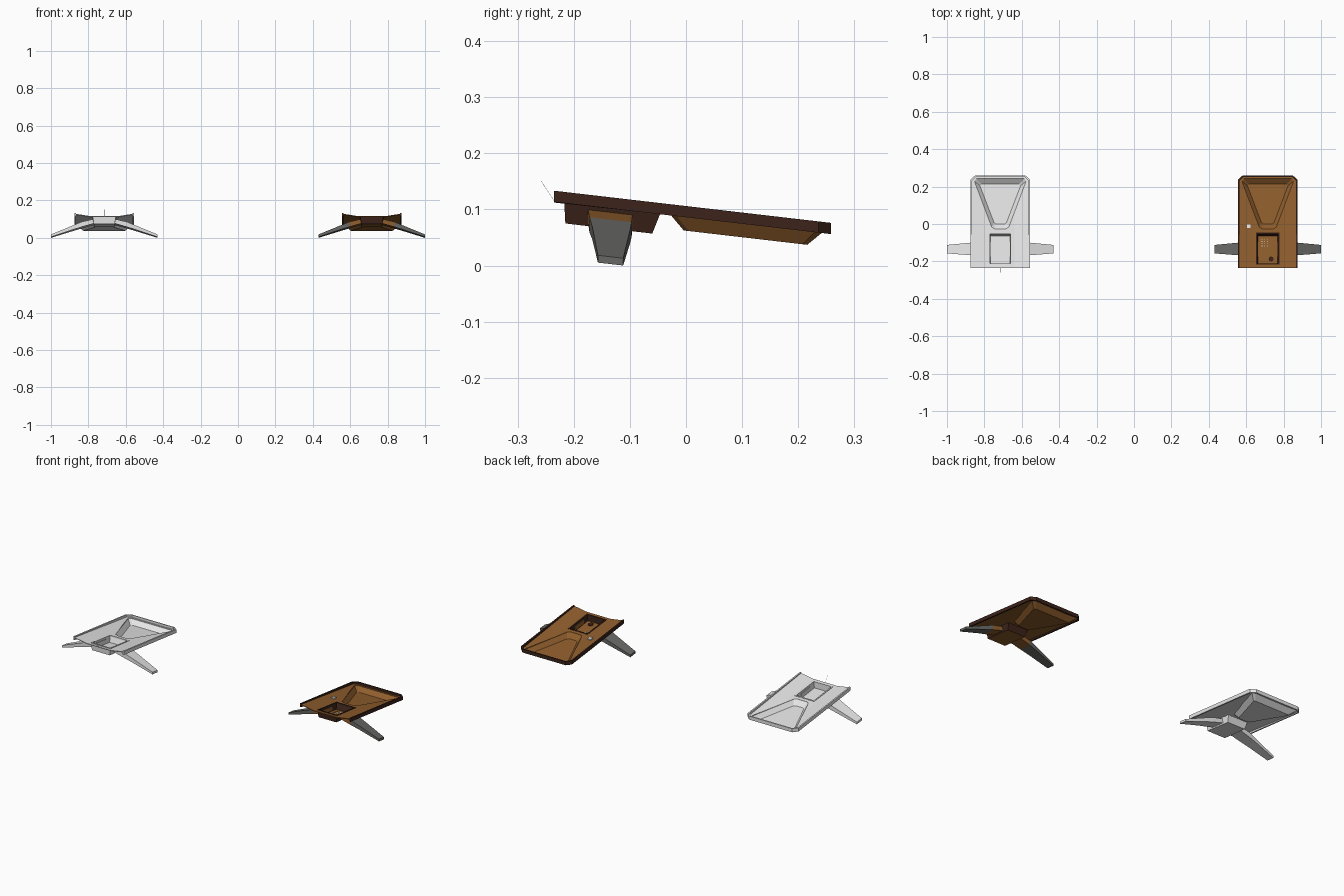
import bpy, bmesh, math

if "Cube" in bpy.data.objects:
    bpy.data.objects.remove(bpy.data.objects["Cube"])

SLOPE = 0.116  # every part is sheared: z drops towards the back


def material(name, rgb):
    m = bpy.data.materials.new(name)
    m.diffuse_color = (*rgb, 1)
    m.use_nodes = True
    m.node_tree.nodes["Principled BSDF"].inputs["Base Color"].default_value = m.diffuse_color
    return m


LIGHT = material("light_grey", (0.8, 0.8, 0.8))
BROWN = material("brown", (0.28, 0.112, 0.026))
DARK = material("dark_brown", (0.045, 0.017, 0.010))
GREY = material("dark_grey", (0.136, 0.136, 0.13))


def loft(name, loops, mat, cx, closed=False):
    """Skin through matching loops of local points, sheared and moved to cx."""
    bm = bmesh.new()
    rows = [[bm.verts.new((x + cx, y, z - SLOPE * y)) for x, y, z in lp] for lp in loops]
    n = len(rows[0])
    pairs = list(zip(rows, rows[1:])) + ([(rows[-1], rows[0])] if closed else [])
    for a, b in pairs:
        for i in range(n):
            j = (i + 1) % n
            bm.faces.new((a[i], a[j], b[j], b[i]))
    if not closed:
        bm.faces.new(rows[0])
        bm.faces.new(rows[-1])
    bmesh.ops.recalc_face_normals(bm, faces=bm.faces)
    me = bpy.data.meshes.new(name)
    bm.to_mesh(me)
    bm.free()
    me.materials.append(mat)
    ob = bpy.data.objects.new(name, me)
    bpy.context.collection.objects.link(ob)
    return ob


def sym(half):
    """Complete a right-hand outline by mirroring in x."""
    return half + [(-x, y) for x, y in reversed(half)]


def lift(outline, z):
    return [(x, y, z) for x, y in outline]


def boolean(ob, tool, op):
    m = ob.modifiers.new("cut", 'BOOLEAN')
    m.operation, m.solver, m.object = op, 'EXACT', tool
    bpy.context.view_layer.objects.active = ob
    bpy.ops.object.modifier_apply(modifier=m.name)
    bpy.data.objects.remove(tool)


def plate(name, x0, x1, y0, y1, z0, z1, mat, cx):
    o = [(x0, y0), (x1, y0), (x1, y1), (x0, y1)]
    return loft(name, [lift(o, z0), lift(o, z1)], mat, cx)


# outlines of the long pan and the front box: opening and floor
PAN_TOP = sym([(.035, -.03), (.05, -.02), (.142, .232), (.132, .246)])
PAN_LOW = sym([(.026, -.004), (.036, .004), (.112, .208), (.104, .216)])
BOX_TOP = sym([(.062, -.217), (.062, -.046)])
BOX_LOW = sym([(.056, -.215), (.054, -.06)])


def shrink(outline, d):
    cy = sum(y for _, y in outline) / len(outline)
    return [(x - d * math.copysign(1, x), y - d * math.copysign(1, y - cy)) for x, y in outline]


def stand(prefix, cx, body, rim, leg):
    # thin dished top sheet: edges high, centre low, flattening to the back
    sections = []
    for y, w, edge, mid in ((-.235, .156, .102, .089), (.235, .156, .094, .092), (.254, .135, .094, .092)):
        top = [(-w, y, edge), (-.075, y, mid), (.075, y, mid), (w, y, edge)]
        sections.append(top + [(x, y, z - .004) for x, y, z in reversed(top)])
    tray = loft(prefix + "_tray", sections, body, cx)
    # pan and box shells below the sheet, then their hollows
    for up, low, zt, zb in ((PAN_TOP, PAN_LOW, .0898, .062), (BOX_TOP, BOX_LOW, .087, .050)):
        boolean(tray, loft("shell", [lift(low, zb), lift(up, zt)], body, cx), 'UNION')
    for up, low, zf in ((PAN_TOP, PAN_LOW, .066), (BOX_TOP, BOX_LOW, .055)):
        u, l = shrink(up, .004), shrink(low, .003)
        boolean(tray, loft("hollow", [lift(l, zf), lift(u, .0895), lift(u, .13)], body, cx), 'DIFFERENCE')
    # box walls take the rim colour
    if len(tray.data.materials) < 2:
        tray.data.materials.append(rim)
    for p in tray.data.polygons:
        c = p.center
        p.material_index = int(abs(p.normal.z) < .6 and -.225 < c.y < -.04 and abs(c.x - cx) < .07)
    # raised rim round the sides and back
    outer = [(.160, -.235), (.160, .236), (.136, .258)]
    inner = [(.152, -.235), (.152, .231), (.131, .252)]
    loft(prefix + "_rim", [[(*o, .086), (*o, .106), (*i, .106), (*i, .086)]
                           for o, i in zip(sym(outer), sym(inner))], rim, cx)
    # frame round the box opening
    o, i = BOX_TOP, shrink(BOX_TOP, .007)
    loft(prefix + "_box_frame", [[(*a, .085), (*a, .092), (*b, .092), (*b, .085)]
                                 for a, b in zip(o, i)], rim, cx, closed=True)
    # splayed tapering legs, with a root in the body colour
    stations = [(.052, -.175, -.095, .058, .081), (.12, -.172, -.097, .039, .066),
                (.16, -.167, -.100, .027, .050), (.285, -.157, -.112, -.013, .000)]
    for s, side in ((-1, "left"), (1, "right")):
        loops = [[(s * x, a, lo), (s * x, b, lo), (s * x, b, hi), (s * x, a, hi)]
                 for x, a, b, lo, hi in stations]
        loft(f"{prefix}_{side}_leg_root", loops[:2], body, cx)
        loft(f"{prefix}_{side}_leg", loops[1:], leg, cx)


stand("grey_stand", -.715, LIGHT, LIGHT, LIGHT)
stand("brown_stand", .715, BROWN, DARK, GREY)

# thin pin at the front of the grey stand
loft("front_pin", [[(-.0005, y, z), (.0005, y, z), (.0005, y, z + .001), (-.0005, y, z + .001)]
                   for y, z in ((-.234, .086), (-.258, .12))], LIGHT, -.715)

# small fittings on the brown stand
for c in range(3):
    for r in range(4):
        x, y = -.032 + c * .014, -.12 + r * .012
        plate("box_stud", x, x + .004, y, y + .004, .054, .057, LIGHT, .715)
disc = [(.018 + .014 * math.cos(k * math.pi / 4), -.187 + .014 * math.sin(k * math.pi / 4)) for k in range(8)]
loft("box_button", [lift(disc, .054), lift(disc, .059)], DARK, .715)
plate("side_tab", -.112, -.092, -.022, -.002, .091, .098, LIGHT, .715)
